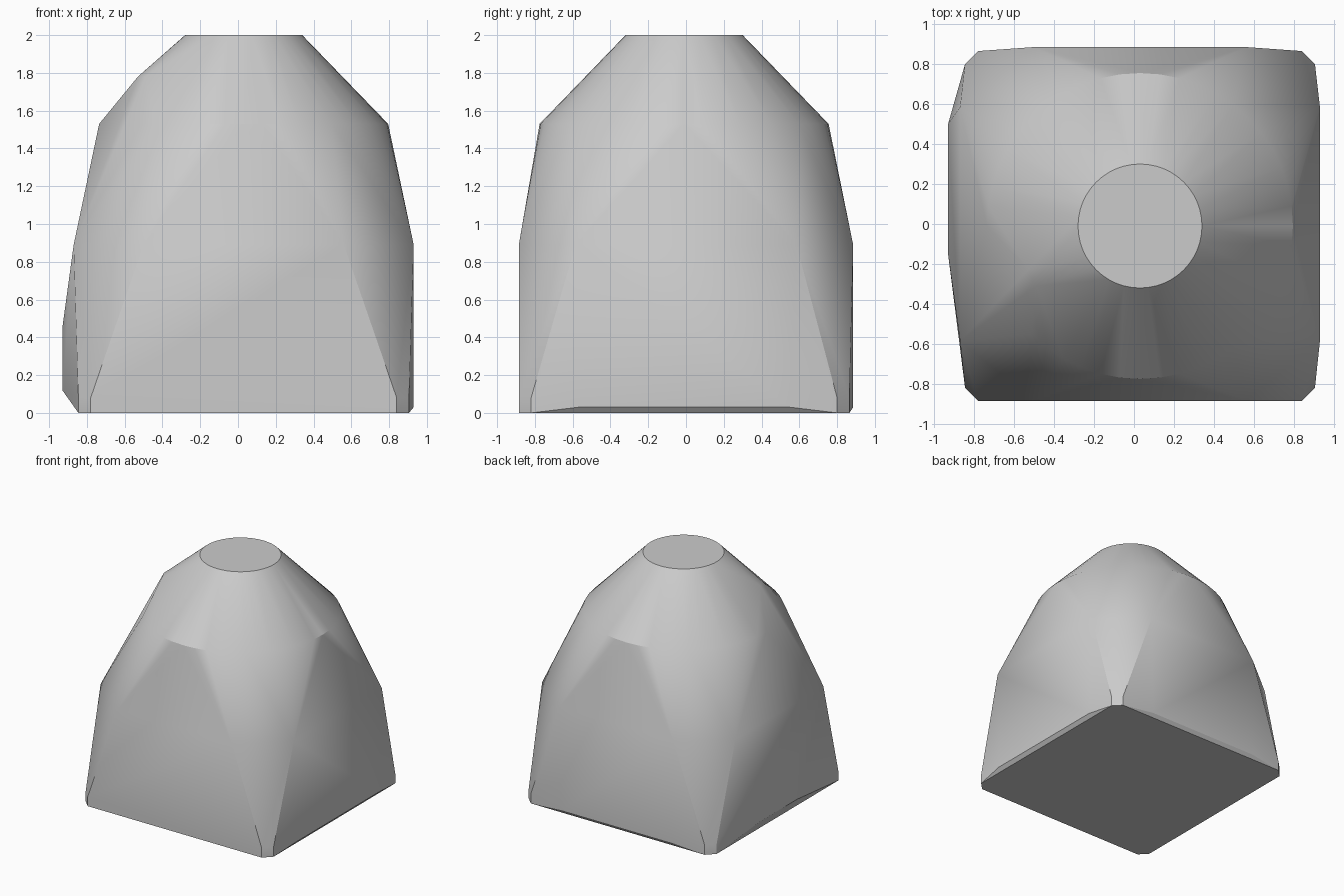
import bpy, bmesh, math

cube = bpy.data.objects.get("Cube")
if cube:
    bpy.data.objects.remove(cube, do_unlink=True)

CX, CY = 0.03, -0.01


def ring(radius, z, count=48, skip=(0, 0)):
    """Points of a horizontal circle, leaving out a span of degrees."""
    points = []
    for i in range(count):
        angle = 360 * i / count
        if not skip[0] < angle < skip[1]:
            a = math.radians(angle)
            points.append((CX + radius * math.cos(a), CY + radius * math.sin(a), z))
    return points


def cut_rectangle(x0, x1, y0, y1, cut_x, cut_y, z):
    """Eight corners of a rectangle with its corners cut off."""
    points = []
    for y in (y0, y1):
        points += [(x0 + cut_x, y, z), (x1 - cut_x, y, z)]
    for x in (x0, x1):
        points += [(x, y0 + cut_y, z), (x, y1 - cut_y, z)]
    return points


# Round top, conical shoulder and shallow bump on one shoulder
points = ring(0.31, 2.0) + ring(0.765, 1.53, skip=(181, 222))
points += [(-0.53, -0.23, 1.78), (-0.49, -0.31, 1.78)]

# Octagonal waist and square base with small corner cuts
points += cut_rectangle(-0.87, 0.93, -0.885, 0.885, 0.37, 0.3, 0.89)
for z in (0, 0.08):
    points += cut_rectangle(-0.845, 0.905, -0.885, 0.865, 0.065, 0.065, z)

# Slight bottom lips on the +x side and the back
points += [(0.93, y, 0.03) for y in (-0.57, 0.55)]
points += [(x, 0.885, 0.03) for x in (-0.49, 0.54)]

# Low bulge on the -x side
points += [(-0.93, 0.5, 0.45), (-0.93, 0.35, 0.12),
           (-0.93, -0.15, 0.12), (-0.93, -0.15, 0.45)]

# Wrap the sections in one convex skin
bm = bmesh.new()
for p in points:
    bm.verts.new(p)
result = bmesh.ops.convex_hull(bm, input=bm.verts)
loose = {g for g in result["geom_interior"] + result["geom_unused"]
         if isinstance(g, bmesh.types.BMVert)}
bmesh.ops.delete(bm, geom=list(loose), context="VERTS")
bmesh.ops.dissolve_limit(bm, angle_limit=math.radians(0.5),
                         verts=bm.verts, edges=bm.edges)
bmesh.ops.recalc_face_normals(bm, faces=bm.faces)
mesh = bpy.data.meshes.new("faceted_body")
bm.to_mesh(mesh)
bm.free()

body = bpy.data.objects.new("faceted_body", mesh)
bpy.context.collection.objects.link(body)

# Plain grey
grey = bpy.data.materials.new("plain_grey")
grey.use_nodes = True
colour = (0.6, 0.6, 0.6, 1)
grey.diffuse_color = colour
grey.node_tree.nodes["Principled BSDF"].inputs["Base Color"].default_value = colour
mesh.materials.append(grey)

bpy.context.view_layer.objects.active = body
body.select_set(True)
bpy.ops.object.shade_smooth_by_angle(angle=math.radians(25))
